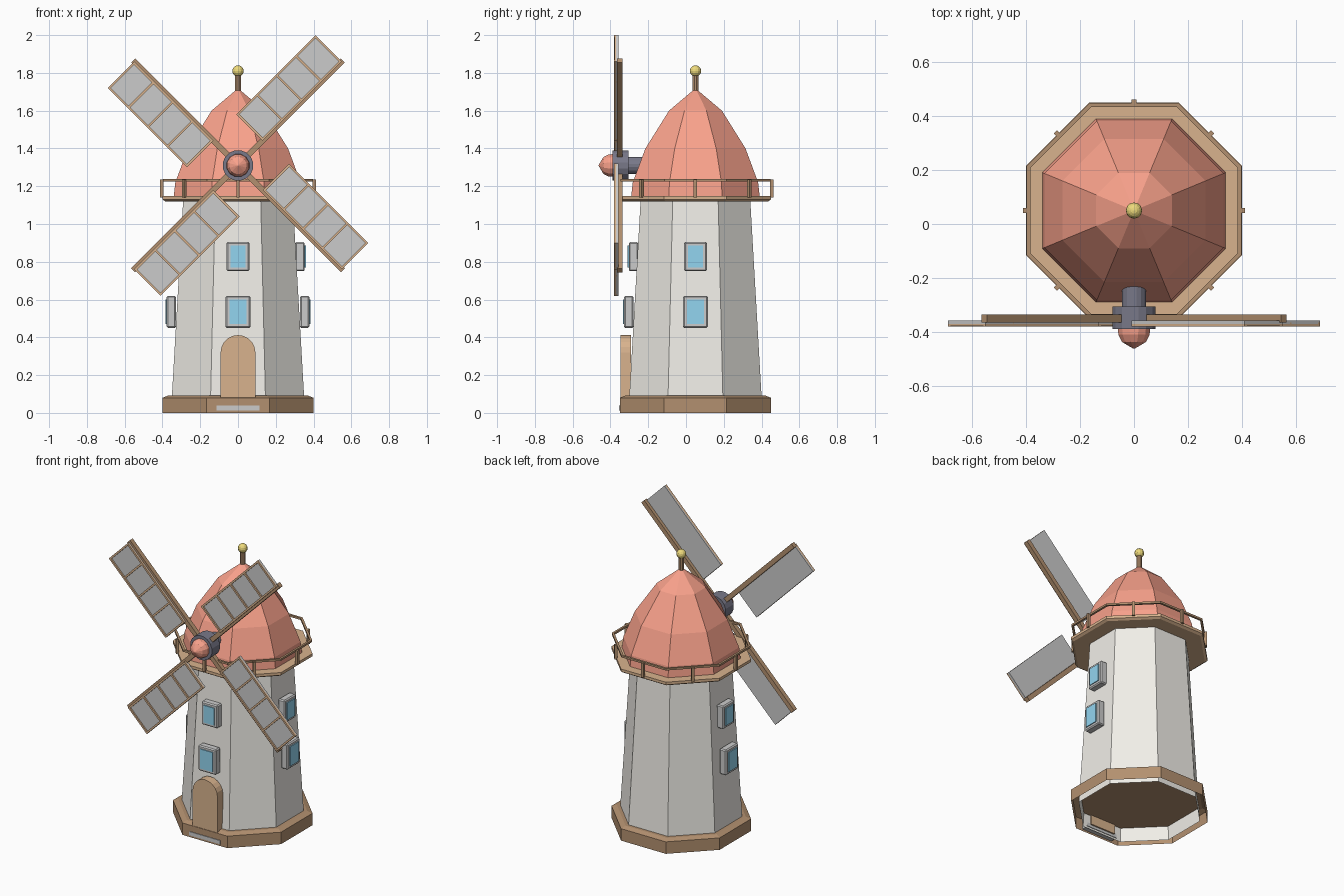
import bpy, bmesh
from math import pi, cos, sin, radians
from mathutils import Matrix, Vector

if "Cube" in bpy.data.objects:
    bpy.data.objects.remove(bpy.data.objects["Cube"])

CY = 0.05      # tower axis sits slightly behind the origin
HUB_Z = 1.31   # height of the sail axle


def material(name, r, g, b):
    m = bpy.data.materials.new(name)
    m.diffuse_color = (r, g, b, 1)
    m.use_nodes = True
    m.node_tree.nodes["Principled BSDF"].inputs["Base Color"].default_value = m.diffuse_color
    return m


CREAM = material("cream", 0.88, 0.86, 0.81)
DARK = material("dark_wood", 0.45, 0.28, 0.16)
WOOD = material("wood", 0.69, 0.45, 0.27)
RED = material("red", 0.95, 0.36, 0.26)
IRON = material("iron", 0.19, 0.19, 0.25)
BLUE = material("glass_blue", 0.29, 0.66, 0.87)
GOLD = material("gold", 0.85, 0.70, 0.20)
GREY = material("grey", 0.70, 0.70, 0.70)


def finish(name, bm, mat, matrix=Matrix()):
    bmesh.ops.recalc_face_normals(bm, faces=bm.faces)
    me = bpy.data.meshes.new(name)
    bm.to_mesh(me)
    bm.free()
    me.materials.append(mat)
    ob = bpy.data.objects.new(name, me)
    ob.matrix_world = matrix
    bpy.context.collection.objects.link(ob)
    return ob


def lathe(name, profile, mat, n=8, matrix=Matrix.Translation((0, CY, 0)),
          closed=False, cap0=False, cap1=False):
    """Turn (apothem, z) points into an n-sided solid with a flat facing front."""
    bm = bmesh.new()
    k = 1 / cos(pi / n)
    rings = [[bm.verts.new((r * k * cos((i + .5) * 2 * pi / n),
                            r * k * sin((i + .5) * 2 * pi / n), z)) for i in range(n)]
             for r, z in profile]
    pairs = list(zip(rings, rings[1:])) + ([(rings[-1], rings[0])] if closed else [])
    for a, b in pairs:
        for i in range(n):
            j = (i + 1) % n
            bm.faces.new((a[i], a[j], b[j], b[i]))
    if cap0:
        bm.faces.new(rings[0][::-1])
    if cap1:
        bm.faces.new(rings[-1])
    return finish(name, bm, mat, matrix)


def box(name, lo, hi, mat, matrix=Matrix(), bevel=0):
    bm = bmesh.new()
    lo, hi = Vector(lo), Vector(hi)
    bmesh.ops.create_cube(bm, size=1, matrix=Matrix.Translation((lo + hi) / 2)
                          @ Matrix.Diagonal((*(hi - lo), 1)))
    if bevel:
        bmesh.ops.bevel(bm, geom=bm.edges[:], offset=bevel, segments=1, affect='EDGES')
    return finish(name, bm, mat, matrix)


# Tower: open-bottomed plinth, tapered wall, gallery deck, domed cap
lathe("plinth", [(.40, 0), (.40, .08), (.37, .092)], DARK, cap1=True)
lathe("tower_wall", [(.355, 0), (.29, 1.13)], CREAM)
lathe("gallery_deck", [(.385, 1.12), (.40, 1.13), (.40, 1.148)], WOOD, cap0=True, cap1=True)
lathe("roof", [(.34, 1.148), (.332, 1.22), (.265, 1.40), (.14, 1.60), (.004, 1.715)],
      RED, cap0=True, cap1=True)

# Gallery railing with a post at the middle of each side
lathe("gallery_rail", [(.384, 1.225), (.398, 1.225), (.398, 1.238), (.384, 1.238)],
      DARK, closed=True)
for i in range(8):
    m = Matrix.Translation((0, CY, 0)) @ Matrix.Rotation(i * pi / 4, 4, 'Z')
    box(f"rail_post_{i + 1}", (-.009, -.412, 1.14), (.009, -.394, 1.235), DARK, m)

# Finial
lathe("finial_post", [(.015, 1.69), (.015, 1.80)], DARK, cap0=True, cap1=True)
bm = bmesh.new()
bmesh.ops.create_uvsphere(bm, u_segments=12, v_segments=8, radius=.03)
finish("finial_ball", bm, GOLD, Matrix.Translation((0, CY, 1.81)))

# Windows on the front, right and left sides
for side, ang in (("front", 0), ("right", 90), ("left", -90)):
    m = Matrix.Translation((0, CY, 0)) @ Matrix.Rotation(radians(ang), 4, 'Z')
    for level, z0, z1, w, d in (("lower", .45, .62, .066, .378), ("upper", .75, .905, .06, .353)):
        box(f"{side}_{level}_window_frame", (-w, -d, z0), (w, -d + .05, z1), GREY, m, .007)
        box(f"{side}_{level}_window_glass", (-w + .02, -d - .006, z0 + .02),
            (w - .02, -d + .03, z1 - .02), BLUE, m)

# Arched door
bm = bmesh.new()
outline = [(-.092, .03), (.092, .03)]
outline += [(.092 * cos(t * pi / 10), .32 + .092 * sin(t * pi / 10)) for t in range(11)]
face = bm.faces.new([bm.verts.new((x, -.348, z)) for x, z in outline])
new = bmesh.ops.extrude_face_region(bm, geom=[face])["geom"]
bmesh.ops.translate(bm, vec=(0, .058, 0), verts=[v for v in new if isinstance(v, bmesh.types.BMVert)])
finish("door", bm, WOOD)
box("door_step", (-.115, -.354, .013), (.115, -.30, .038), GREY)

# Axle, hub and nose, turned around the y axis (local z points forward)
axis = Matrix.Translation((0, 0, HUB_Z)) @ Matrix.Rotation(pi / 2, 4, 'X')
lathe("axle", [(.045, .15), (.045, .32)], IRON, 16, axis, cap0=True, cap1=True)
lathe("hub", [(.08, .305), (.08, .39)], IRON, 16, axis, cap0=True, cap1=True)
lathe("hub_nose", [(.06, .385), (.058, .41), (.045, .437), (.003, .462)], RED, 12, axis,
      cap0=True, cap1=True)

# Four sails: arm, cloth and a front lattice, built along +x and turned about the hub
U0, U1, V = .185, .778, .198
for i in range(4):
    m = Matrix.Translation((0, 0, HUB_Z)) @ Matrix.Rotation(-radians(45 + 90 * i), 4, 'Y')
    s = f"sail_{i + 1}"
    box(s + "_arm", (.04, -.365, -.015), (.785, -.335, .015), DARK, m)
    box(s + "_cloth", (U0, -.37, .0), (U1, -.357, V), GREY, m)
    for j, v in enumerate((.006, V - .006)):
        box(f"{s}_rail_{j + 1}", (U0, -.38, v - .006), (U1, -.366, v + .006), WOOD, m)
    for j in range(5):
        u = U0 + .006 + (U1 - U0 - .012) * j / 4
        box(f"{s}_bar_{j + 1}", (u - .006, -.379, 0), (u + .006, -.366, V), WOOD, m)
